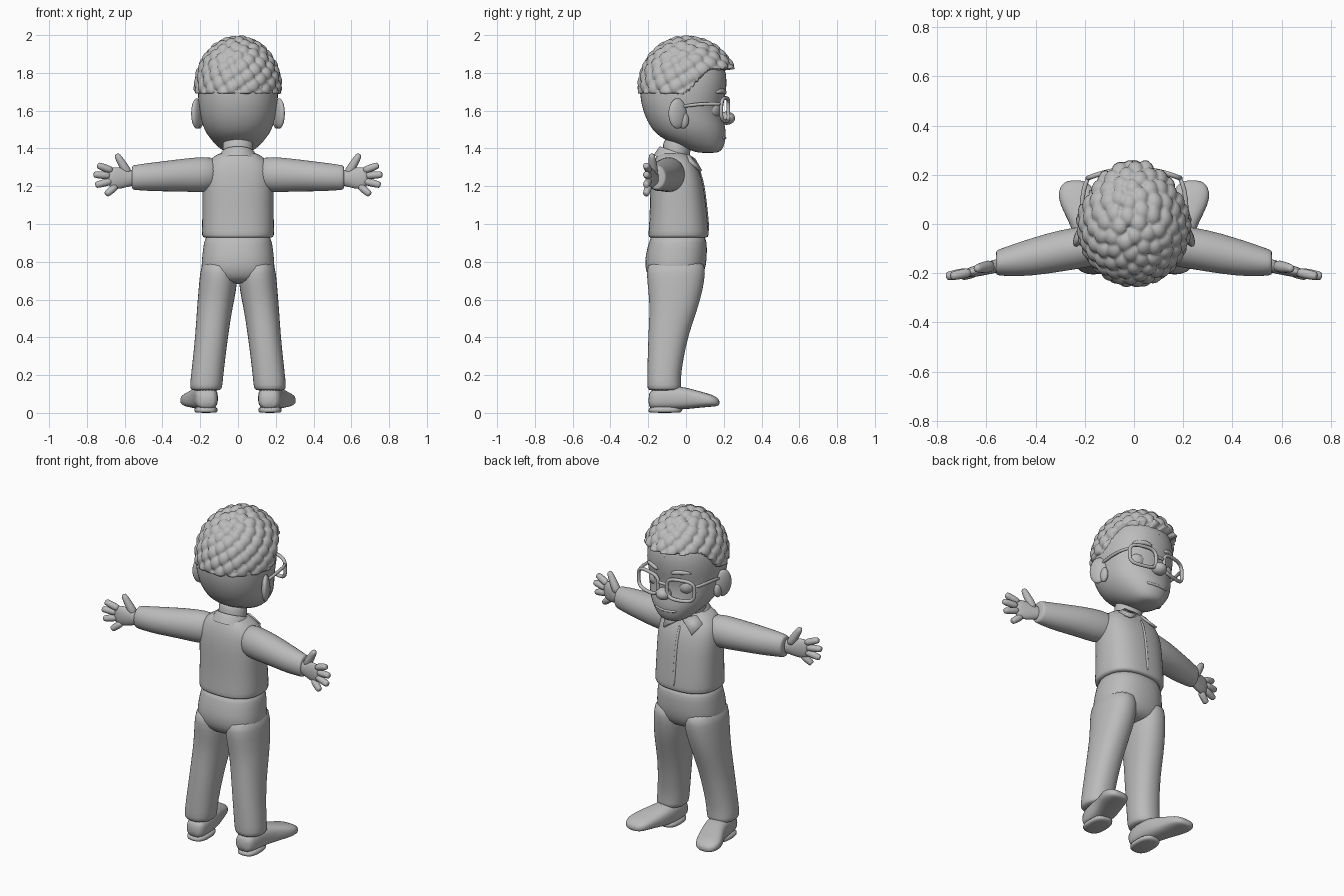
import bpy, bmesh, math
from mathutils import Vector, kdtree

cube = bpy.data.objects.get("Cube")
if cube:
    bpy.data.objects.remove(cube)

grey = bpy.data.materials.new("plain grey")
grey.use_nodes = True
grey.diffuse_color = (0.5, 0.5, 0.5, 1)
grey.node_tree.nodes["Principled BSDF"].inputs["Base Color"].default_value = (0.5, 0.5, 0.5, 1)


def finish(name, bm, mirror=False, subdiv=1):
    """Turn a bmesh into a smooth object, optionally mirrored across x."""
    bmesh.ops.recalc_face_normals(bm, faces=bm.faces)
    mesh = bpy.data.meshes.new(name)
    bm.to_mesh(mesh)
    bm.free()
    mesh.materials.append(grey)
    mesh.polygons.foreach_set("use_smooth", [True] * len(mesh.polygons))
    obj = bpy.data.objects.new(name, mesh)
    bpy.context.collection.objects.link(obj)
    if mirror:
        obj.modifiers.new("mirror", "MIRROR").use_mirror_merge = False
    if subdiv:
        sub = obj.modifiers.new("smooth", "SUBSURF")
        sub.levels = sub.render_levels = subdiv
    return obj


def skin(name, rings, closed=False, caps=True, mirror=False):
    """Bridge a list of point rings into one surface."""
    bm = bmesh.new()
    loops = [[bm.verts.new(p) for p in ring] for ring in rings]
    pairs = list(zip(loops, loops[1:])) + ([(loops[-1], loops[0])] if closed else [])
    for a, b in pairs:
        n = len(a)
        for i in range(n):
            j = (i + 1) % n
            bm.faces.new((a[i], a[j], b[j], b[i]))
    if caps and not closed:
        bm.faces.new(loops[0])
        bm.faces.new(loops[-1])
    return finish(name, bm, mirror)


def spow(value, power):
    return math.copysign(abs(value) ** power, value)


def loft(name, axis, sections, square=1.0, mirror=False, sides=24):
    """Sections: position along axis, then low/high extents on the other two."""
    others = [k for k in range(3) if k != axis]
    rings = []
    for pos, *ext in sections:
        ring = []
        for i in range(sides):
            a = math.tau * i / sides
            p = Vector()
            p[axis] = pos
            for k, c, lo, hi in zip(others, (math.cos(a), math.sin(a)), ext[::2], ext[1::2]):
                p[k] = (lo + hi) / 2 + (hi - lo) / 2 * spow(c, square)
            ring.append(p)
        rings.append(ring)
    return skin(name, rings, mirror=mirror)


def tube(name, points, radii, closed=False, mirror=False, sides=10):
    """Round tube through the points; one radius or one per point."""
    pts = [Vector(p) for p in points]
    n = len(pts)
    if not isinstance(radii, (list, tuple)):
        radii = [radii] * n
    rings = []
    for i, p in enumerate(pts):
        ahead = pts[(i + 1) % n] if closed else pts[min(i + 1, n - 1)]
        behind = pts[i - 1] if closed else pts[max(i - 1, 0)]
        t = (ahead - behind).normalized()
        ref = Vector((0, 0, 1)) if abs(t.y) > 0.75 else Vector((0, 1, 0))
        u = t.cross(ref).normalized()
        v = t.cross(u)
        angles = [math.tau * k / sides for k in range(sides)]
        rings.append([p + radii[i] * (u * math.cos(a) + v * math.sin(a)) for a in angles])
    return skin(name, rings, closed=closed, mirror=mirror)


def ball(name, centre, size, mirror=False, tilt=0.0):
    """Ellipsoid, optionally turned about the vertical."""
    bm = bmesh.new()
    bmesh.ops.create_uvsphere(bm, u_segments=24, v_segments=14, radius=1)
    for v in bm.verts:
        p = Vector(a * b for a, b in zip(v.co, size))
        c, s = math.cos(tilt), math.sin(tilt)
        v.co = Vector((p.x * c - p.y * s, p.x * s + p.y * c, p.z)) + Vector(centre)
    return finish(name, bm, mirror, 0)


def upright(name, rows, **kw):
    """Symmetric body part: height, half width, back, front."""
    return loft(name, 2, [(z, -w, w, back, front) for z, w, back, front in rows], **kw)


# Head and neck
upright("head", [
    (1.375, 0.05, 0.07, 0.165), (1.39, 0.085, 0.02, 0.19), (1.42, 0.12, -0.06, 0.205),
    (1.46, 0.155, -0.14, 0.212), (1.5, 0.18, -0.18, 0.212), (1.55, 0.198, -0.21, 0.2),
    (1.61, 0.208, -0.232, 0.193), (1.67, 0.214, -0.245, 0.21), (1.75, 0.214, -0.245, 0.22),
    (1.83, 0.195, -0.22, 0.21), (1.9, 0.14, -0.16, 0.16), (1.94, 0.06, -0.07, 0.07)], square=0.92)
upright("neck", [(1.3, 0.085, -0.13, 0.02), (1.38, 0.08, -0.125, 0.02), (1.48, 0.085, -0.12, 0.04)])

# Face details
ball("nose", (0, 0.215, 1.56), (0.043, 0.045, 0.035))
ball("eye", (0.095, 0.13, 1.605), (0.052, 0.052, 0.052), mirror=True)
ball("ear", (0.218, -0.045, 1.585), (0.022, 0.052, 0.08), mirror=True, tilt=0.45)
ball("ear_lobe", (0.205, -0.015, 1.55), (0.02, 0.03, 0.045), mirror=True)
tube("eyebrow", [(0.04, 0.207, 1.69), (0.09, 0.2, 1.71), (0.15, 0.155, 1.695)],
     [0.01, 0.016, 0.009], mirror=True)
tube("mouth", [(x / 100, 0.207 - (x / 100) ** 2 * 3, 1.455 + (x / 100) ** 2) for x in range(-7, 8, 2)], 0.008)


# Glasses
def lens_depth(x):
    return 0.225 - 1.1 * x * x


rim = []
for i in range(28):
    a = math.tau * i / 28
    x = 0.108 + 0.08 * spow(math.cos(a), 0.6)
    rim.append((x, lens_depth(x), 1.605 + 0.062 * spow(math.sin(a), 0.6)))
tube("glasses_rim", rim, 0.011, closed=True, mirror=True, sides=8)
tube("glasses_bridge", [(x, lens_depth(x), 1.625) for x in (-0.035, 0, 0.035)], 0.01, sides=8)
tube("glasses_temple", [(0.185, 0.188, 1.635), (0.205, 0.15, 1.637), (0.215, 0.06, 1.635),
                        (0.212, -0.03, 1.62)], 0.01, mirror=True, sides=8)

# Curly hair: a cap raised into round tufts, tucked in below the hairline
tufts = 210
tree = kdtree.KDTree(tufts)
for i in range(tufts):
    h = 1 - 2 * (i + 0.5) / tufts
    a = i * math.pi * (3 - math.sqrt(5))
    r = math.sqrt(1 - h * h)
    tree.insert((r * math.cos(a), r * math.sin(a), h), i)
tree.balance()
bm = bmesh.new()
bmesh.ops.create_icosphere(bm, subdivisions=6, radius=1)
for v in bm.verts:
    d = v.co.normalized()
    gap = tree.find(d)[2]
    lift = 0.033 * math.sqrt(max(0, 1 - (gap / 0.17) ** 2))
    p = Vector((d.x * (0.203 + lift), d.y * (0.226 + lift), 1.72 + d.z * (0.247 + lift)))
    if p.y > 0:
        p.y *= 1.1
    t = min(1, max(0, (p.y + 0.02) / 0.17))
    hairline = 1.69 + 0.13 * t * t * (3 - 2 * t)
    if p.z < hairline:
        p.x *= 0.8
        p.y *= 0.75
        p.z = max(p.z, hairline - 0.04)
    v.co = p
finish("curly_hair", bm, subdiv=0)

# Shirt
shirt_rows = [
    (0.925, 0.17, -0.185, 0.1), (0.93, 0.19, -0.2, 0.12), (0.95, 0.193, -0.2, 0.122),
    (1.05, 0.19, -0.193, 0.113), (1.15, 0.19, -0.192, 0.102), (1.24, 0.19, -0.19, 0.088),
    (1.31, 0.178, -0.178, 0.06), (1.35, 0.14, -0.16, 0.03), (1.385, 0.09, -0.145, 0.0)]
upright("shirt_body", shirt_rows, square=0.8)
tube("shirt_placket", [(0, front - 0.004, z) for z, w, back, front in shirt_rows[2:7]], 0.009, sides=8)
loft("sleeve", 0, [
    (0.1, -0.16, -0.0, 1.18, 1.35), (0.18, -0.175, -0.005, 1.165, 1.358), (0.3, -0.195, -0.022, 1.172, 1.345),
    (0.42, -0.212, -0.058, 1.172, 1.33), (0.5, -0.213, -0.085, 1.176, 1.32),
    (0.55, -0.21, -0.103, 1.18, 1.312), (0.56, -0.207, -0.107, 1.183, 1.308),
    (0.562, -0.19, -0.125, 1.2, 1.29)], mirror=True)

# Collar: a sloping band with two pointed flaps
band = []
for size, drop in ((1.0, 0), (1.12, 0.012), (1.4, 0.06)):
    ring = []
    for i in range(24):
        a = math.tau * i / 24
        y = -0.05 + 0.088 * size * math.sin(a)
        ring.append((0.086 * size * math.cos(a), y, 1.412 - 0.36 * (y + 0.14) - drop))
    band.append(ring)
skin("collar_band", band, caps=False)
bm = bmesh.new()
flap = [(0.008, 0.05, 1.345), (0.075, 0.01, 1.372), (0.125, 0.02, 1.335), (0.095, 0.085, 1.285)]
bm.faces.new([bm.verts.new(p) for p in flap])
collar_flap = finish("collar_flap", bm, mirror=True, subdiv=0)
collar_flap.modifiers.new("thickness", "SOLIDIFY").thickness = 0.014

# Hands
loft("palm", 0, [
    (0.53, -0.195, -0.135, 1.205, 1.285), (0.57, -0.2, -0.145, 1.2, 1.285), (0.62, -0.212, -0.16, 1.185, 1.3),
    (0.66, -0.217, -0.172, 1.183, 1.305), (0.69, -0.215, -0.185, 1.2, 1.29)], mirror=True, sides=16)
fingers = {"index": (0.66, 1.28, 0.745, 1.312), "middle": (0.67, 1.255, 0.765, 1.262),
           "ring": (0.66, 1.23, 0.755, 1.205), "little": (0.64, 1.205, 0.7, 1.155)}
for name, (x1, z1, x2, z2) in fingers.items():
    steps = (0, 0.5, 0.9, 1)
    path = [(x1 + (x2 - x1) * s, -0.195 - 0.018 * s, z1 + (z2 - z1) * s) for s in steps]
    tube(name + "_finger", path, [0.021, 0.021, 0.019, 0.014], mirror=True)
tube("thumb", [(0.575, -0.17, 1.255), (0.605, -0.175, 1.305), (0.632, -0.18, 1.35), (0.645, -0.182, 1.372)],
     [0.028, 0.025, 0.02, 0.014], mirror=True)

# Trousers
upright("trouser_hips", [
    (0.96, 0.17, -0.185, 0.1), (0.9, 0.182, -0.197, 0.112), (0.84, 0.19, -0.215, 0.112),
    (0.78, 0.196, -0.22, 0.108), (0.72, 0.19, -0.205, 0.09), (0.68, 0.12, -0.16, 0.05)], square=0.85)
loft("trouser_leg", 2, [
    (0.82, 0.01, 0.188, -0.2, 0.1), (0.74, 0.0, 0.202, -0.212, 0.104), (0.65, 0.008, 0.21, -0.2, 0.09),
    (0.55, 0.03, 0.218, -0.192, 0.062), (0.42, 0.05, 0.226, -0.2, 0.015), (0.28, 0.068, 0.24, -0.204, -0.015),
    (0.17, 0.08, 0.253, -0.206, -0.03), (0.125, 0.084, 0.255, -0.206, -0.022),
    (0.118, 0.1, 0.24, -0.19, -0.04)], square=0.9, mirror=True)

# Shoes, toes turned outward
loft("shoe", 1, [
    (-0.2, 0.125, 0.205, 0.03, 0.1), (-0.175, 0.105, 0.228, 0.016, 0.135), (-0.06, 0.105, 0.238, 0.016, 0.145),
    (0.01, 0.118, 0.265, 0.02, 0.133), (0.08, 0.142, 0.303, 0.028, 0.112), (0.13, 0.158, 0.31, 0.032, 0.1),
    (0.165, 0.18, 0.292, 0.035, 0.082), (0.178, 0.21, 0.265, 0.042, 0.065)], square=0.75, mirror=True)
loft("shoe_heel", 2, [
    (0.0, 0.112, 0.225, -0.195, -0.03), (0.006, 0.108, 0.232, -0.2, -0.02), (0.04, 0.106, 0.234, -0.2, -0.01)],
    square=0.75, mirror=True)
